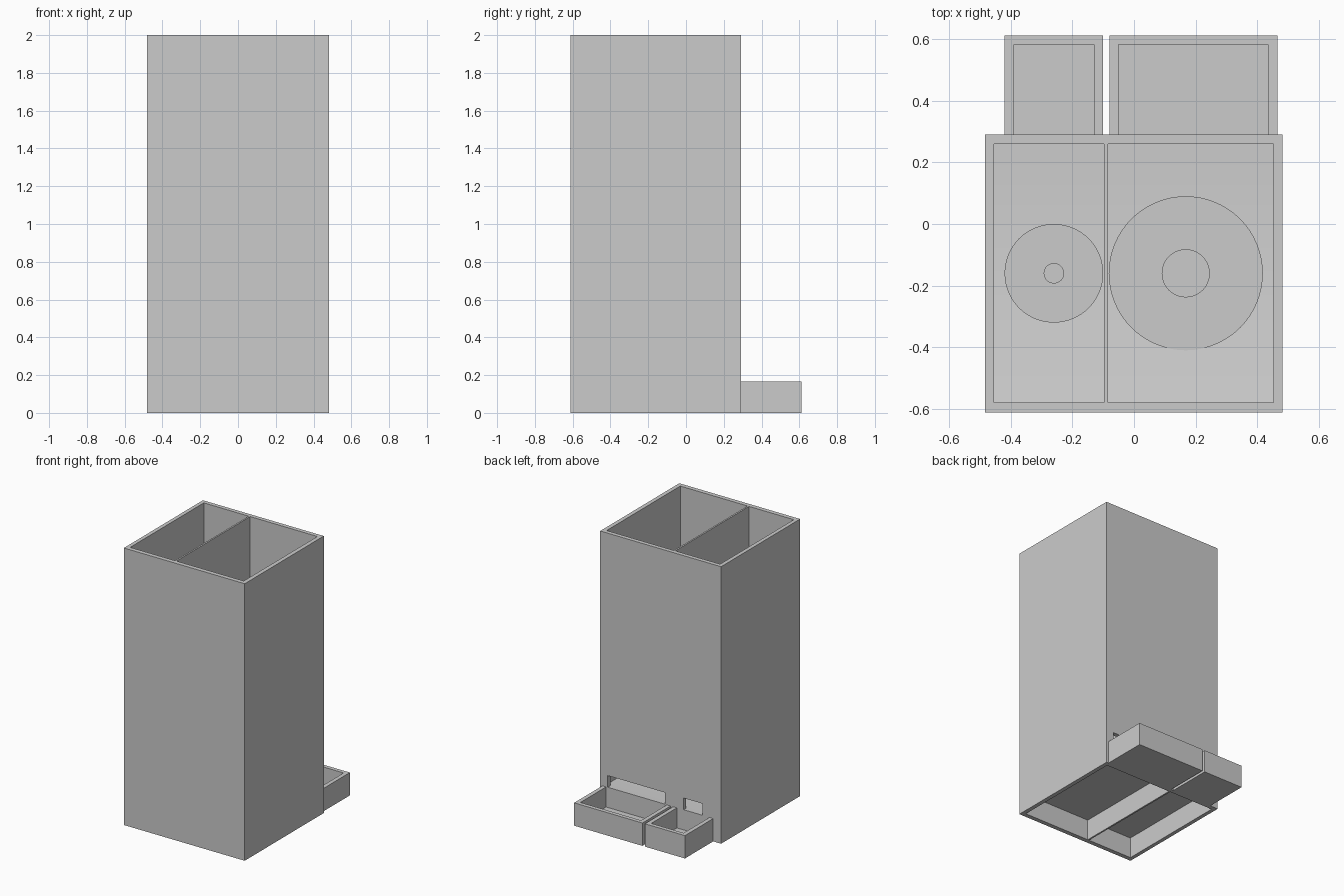
import bpy, bmesh, math
from mathutils import Vector

cube = bpy.data.objects.get("Cube")
if cube:
    bpy.data.objects.remove(cube, do_unlink=True)

GREY = (0.6, 0.6, 0.6, 1)
grey = bpy.data.materials.new("plain_grey")
grey.use_nodes = True
grey.diffuse_color = GREY
grey.node_tree.nodes["Principled BSDF"].inputs["Base Color"].default_value = GREY


def finish(name, bm):
    bmesh.ops.recalc_face_normals(bm, faces=bm.faces[:])
    mesh = bpy.data.meshes.new(name)
    bm.to_mesh(mesh)
    bm.free()
    mesh.materials.append(grey)
    obj = bpy.data.objects.new(name, mesh)
    bpy.context.collection.objects.link(obj)
    return obj


def box(name, x, y, z):
    bm = bmesh.new()
    bmesh.ops.create_cube(bm, size=1)
    for v in bm.verts:
        v.co = Vector([lo + (c + 0.5) * (hi - lo) for c, (lo, hi) in zip(v.co, (x, y, z))])
    return finish(name, bm)


def prism(name, profile, x):
    """Extrude a (y, z) profile along x."""
    bm = bmesh.new()
    face = bm.faces.new([bm.verts.new((x[0], y, z)) for y, z in profile])
    out = bmesh.ops.extrude_face_region(bm, geom=[face])["geom"]
    bmesh.ops.translate(bm, vec=(x[1] - x[0], 0, 0),
                        verts=[v for v in out if isinstance(v, bmesh.types.BMVert)])
    return finish(name, bm)


def disc(name, x, y, radius, z):
    bm = bmesh.new()
    bmesh.ops.create_cone(bm, cap_ends=True, segments=64, radius1=radius,
                          radius2=radius, depth=z[1] - z[0])
    bmesh.ops.translate(bm, vec=(x, y, sum(z) / 2), verts=bm.verts[:])
    return finish(name, bm)


def activate(obj):
    bpy.ops.object.select_all(action="DESELECT")
    obj.select_set(True)
    bpy.context.view_layer.objects.active = obj


def cut(obj, cutter):
    mod = obj.modifiers.new("cut", "BOOLEAN")
    mod.operation, mod.solver, mod.object = "DIFFERENCE", "EXACT", cutter
    activate(obj)
    bpy.ops.object.modifier_apply(modifier=mod.name)
    bpy.data.objects.remove(cutter, do_unlink=True)


def smooth(obj):
    activate(obj)
    bpy.ops.object.shade_smooth_by_angle(angle=math.radians(20))


FRONT, BACK = -0.58, 0.26      # inner faces of the housing
LOW, RISE = 0.165, 0.09        # curved floor heights
STEPS = 16

# Curved floor, falling from the front and levelling out at the back
floor = []
for i in range(STEPS + 1):
    t = i / STEPS
    floor.append((BACK + (FRONT - BACK) * t, LOW + RISE * t * t))
shaft_profile = floor + [(FRONT, 2.1), (BACK, 2.1)]

# Per bay: shaft, window and tray x ranges, then wheel centre, wheel and hub radius
bays = {
    "right": ((-0.455, -0.097), (-0.336, -0.184), (-0.42, -0.10), -0.26, 0.16, 0.033),
    "left": ((-0.085, 0.452), (-0.035, 0.422), (-0.08, 0.465), 0.168, 0.25, 0.078),
}

housing = box("housing", (-0.483, 0.482), (-0.612, 0.29), (0, 2))

for side, (shaft, window, tray_x, cx, wheel_r, hub_r) in bays.items():
    # Storage shaft, underside recess and outlet window
    cut(housing, prism("shaft_cutter", shaft_profile, shaft))
    cut(housing, box("recess_cutter", shaft, (FRONT, BACK), (-0.1, 0.15)))
    cut(housing, box("window_cutter", window, (0.25, 0.4), (LOW + 0.001, 0.25)))

    # Catch tray behind the housing
    tray = box(side + "_tray", tray_x, (0.29, 0.612), (0, 0.165))
    cut(tray, box("tray_cutter", (tray_x[0] + 0.03, tray_x[1] - 0.03),
                  (0.2, 0.583), (0.02, 0.3)))

    # Dispensing wheel with its hub
    smooth(disc(side + "_wheel", cx, -0.16, wheel_r, (0.155, 0.226)))
    smooth(disc(side + "_hub", cx, -0.16, hub_r, (0.2, 0.24)))

smooth(housing)
